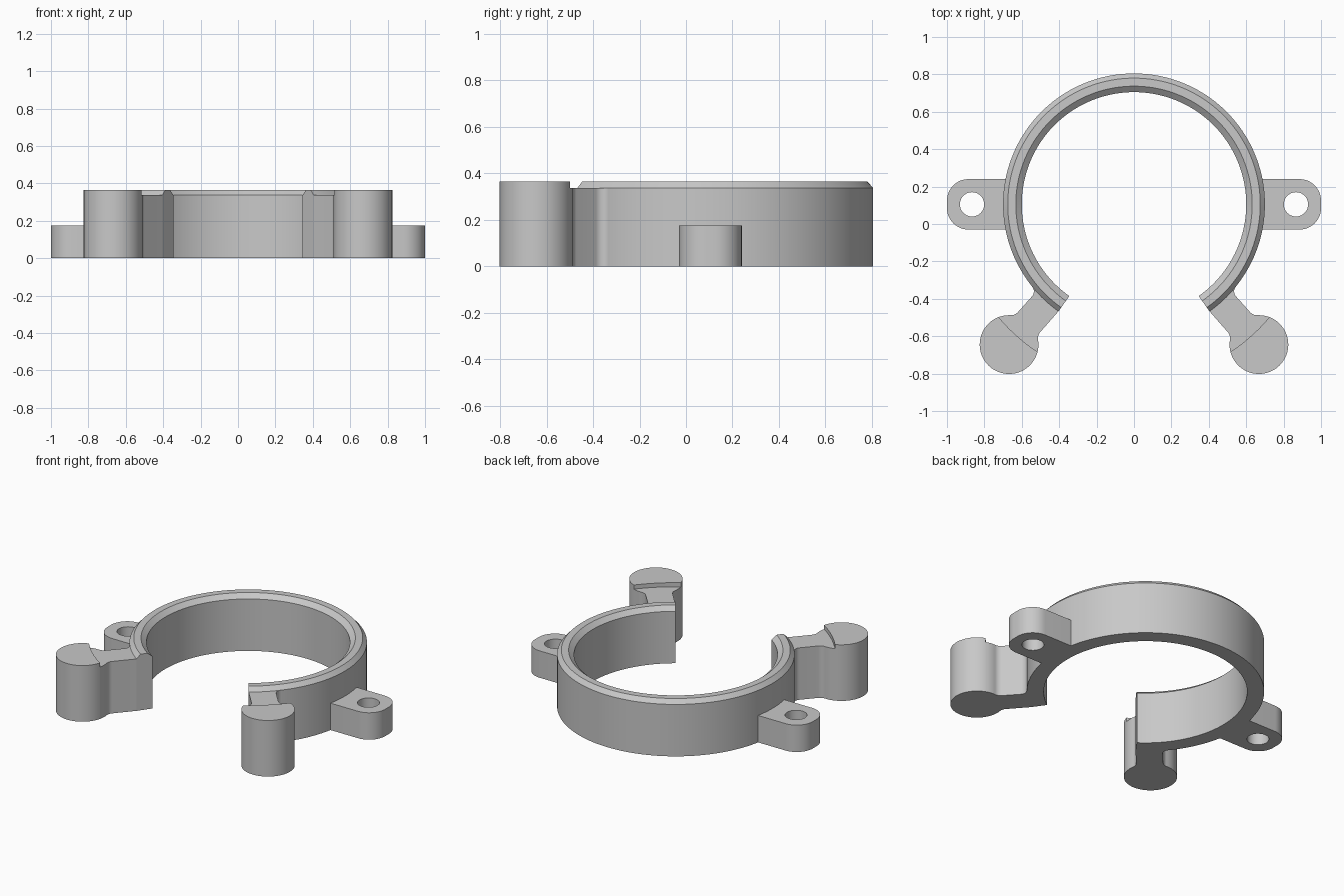
import bpy
import bmesh
from math import sin, cos, asin, atan2, sqrt, radians, degrees

if "Cube" in bpy.data.objects:
    bpy.data.objects.remove(bpy.data.objects["Cube"], do_unlink=True)

# Shared dimensions
CY = 0.105                      # ring centre on y
R_IN, R_OUT = 0.60, 0.70
TOP, SHOULDER, EAR_TOP = 0.365, 0.338, 0.175
RING_END = -54.8                # angle of the open end
ARM = radians(-48.3)            # direction of the arms
BOSS_U, BOSS_R = 1.004, 0.157   # boss centre distance and radius
NECK_W, STEP_R = 0.08, 0.942

grey = bpy.data.materials.new("light_grey")
grey.use_nodes = True
grey.diffuse_color = (0.58, 0.58, 0.58, 1)
grey.node_tree.nodes["Principled BSDF"].inputs["Base Color"].default_value = grey.diffuse_color


def finish(name, bm):
    bmesh.ops.recalc_face_normals(bm, faces=bm.faces)
    mesh = bpy.data.meshes.new(name)
    bm.to_mesh(mesh)
    bm.free()
    mesh.materials.append(grey)
    obj = bpy.data.objects.new(name, mesh)
    bpy.context.collection.objects.link(obj)
    bpy.ops.object.select_all(action='DESELECT')
    obj.select_set(True)
    bpy.context.view_layer.objects.active = obj
    bpy.ops.object.shade_smooth_by_angle(angle=radians(25))
    return obj


def arc(cx, cy, r, start, end, steps=12):
    angles = [radians(start + (end - start) * i / steps) for i in range(steps + 1)]
    return [(cx + r * cos(a), cy + r * sin(a)) for a in angles]


def prism(name, loops, height):
    """Upright solid from an outline loop plus optional hole loops."""
    bm = bmesh.new()
    for loop in loops:
        verts = [bm.verts.new((x, y, 0)) for x, y in loop]
        for a, b in zip(verts, verts[1:] + verts[:1]):
            bm.edges.new((a, b))
    bmesh.ops.remove_doubles(bm, verts=bm.verts, dist=0.0005)
    bmesh.ops.triangle_fill(bm, edges=bm.edges, use_beauty=True)
    new = bmesh.ops.extrude_face_region(bm, geom=bm.faces[:], use_keep_orig=True)
    moved = [g for g in new["geom"] if isinstance(g, bmesh.types.BMVert)]
    bmesh.ops.translate(bm, verts=moved, vec=(0, 0, height))
    return finish(name, bm)


# Open ring with both top edges chamfered
profile = [(R_IN, 0), (R_OUT, 0), (R_OUT, SHOULDER), (0.675, TOP),
           (0.632, TOP), (R_IN, SHOULDER)]
bm = bmesh.new()
rings = []
for c, s in arc(0, 0, 1, RING_END, 180 - RING_END, 120):
    rings.append([bm.verts.new((r * c, CY + r * s, z)) for r, z in profile])
for a, b in zip(rings, rings[1:]):
    for i in range(len(profile)):
        j = (i + 1) % len(profile)
        bm.faces.new((a[i], a[j], b[j], b[i]))
bm.faces.new(rings[0])
bm.faces.new(rings[-1])
finish("open_ring", bm)

# Arm outline in radial coordinates: u outward, v sideways
f1, f2 = 0.04, 0.05             # fillets at ring and boss
c1v, c2v = NECK_W + f1, NECK_W + f2
c1u = sqrt((R_OUT + f1) ** 2 - c1v ** 2)
d2 = sqrt((BOSS_R + f2) ** 2 - c2v ** 2)
a1, a2 = degrees(atan2(c1v, c1u)), degrees(atan2(c2v, d2))
step_u = (STEP_R ** 2 + BOSS_U ** 2 - BOSS_R ** 2) / (2 * BOSS_U)
step_v = sqrt(STEP_R ** 2 - step_u ** 2)
step_a = degrees(asin(step_v / STEP_R))
boss_a = degrees(atan2(step_v, step_u - BOSS_U))

flank = (arc(BOSS_U - d2, c2v, f2, 270, 360 - a2)
         + arc(BOSS_U, 0, BOSS_R, 180 - a2, boss_a, 6))
neck = (arc(0, 0, R_OUT - 0.002, -6.5, a1)
        + arc(c1u, c1v, f1, 180 + a1, 270)
        + flank
        + arc(0, 0, STEP_R, step_a, -step_a)
        + [(u, -v) for u, v in reversed(flank)])
boss = (arc(BOSS_U, 0, BOSS_R, boss_a, -boss_a, 56)
        + arc(0, 0, STEP_R, -step_a, step_a))

# Ear outline with rounded outer corners and a screw hole
EAR_W, CORNER = 0.135, 0.115
ear = ([(R_OUT - 0.015, -EAR_W)]
       + arc(1 - CORNER, CORNER - EAR_W, CORNER, -90, 0)
       + arc(1 - CORNER, EAR_W - CORNER, CORNER, 0, 90)
       + [(R_OUT - 0.015, EAR_W)])
hole = arc(0.866, 0, 0.065, 0, 360, 40)[:-1]


def place(points, side, angle=0):
    c, s = cos(angle), sin(angle)
    return [(side * (u * c - v * s), CY + u * s + v * c) for u, v in points]


# Matching necks, bosses and ears on both sides
for side, label in ((1, "left"), (-1, "right")):
    prism(label + "_arm_neck", [place(neck, side, ARM)], SHOULDER)
    prism(label + "_arm_boss", [place(boss, side, ARM)], TOP)
    prism(label + "_mounting_ear", [place(ear, side), place(hole, side)], EAR_TOP)
